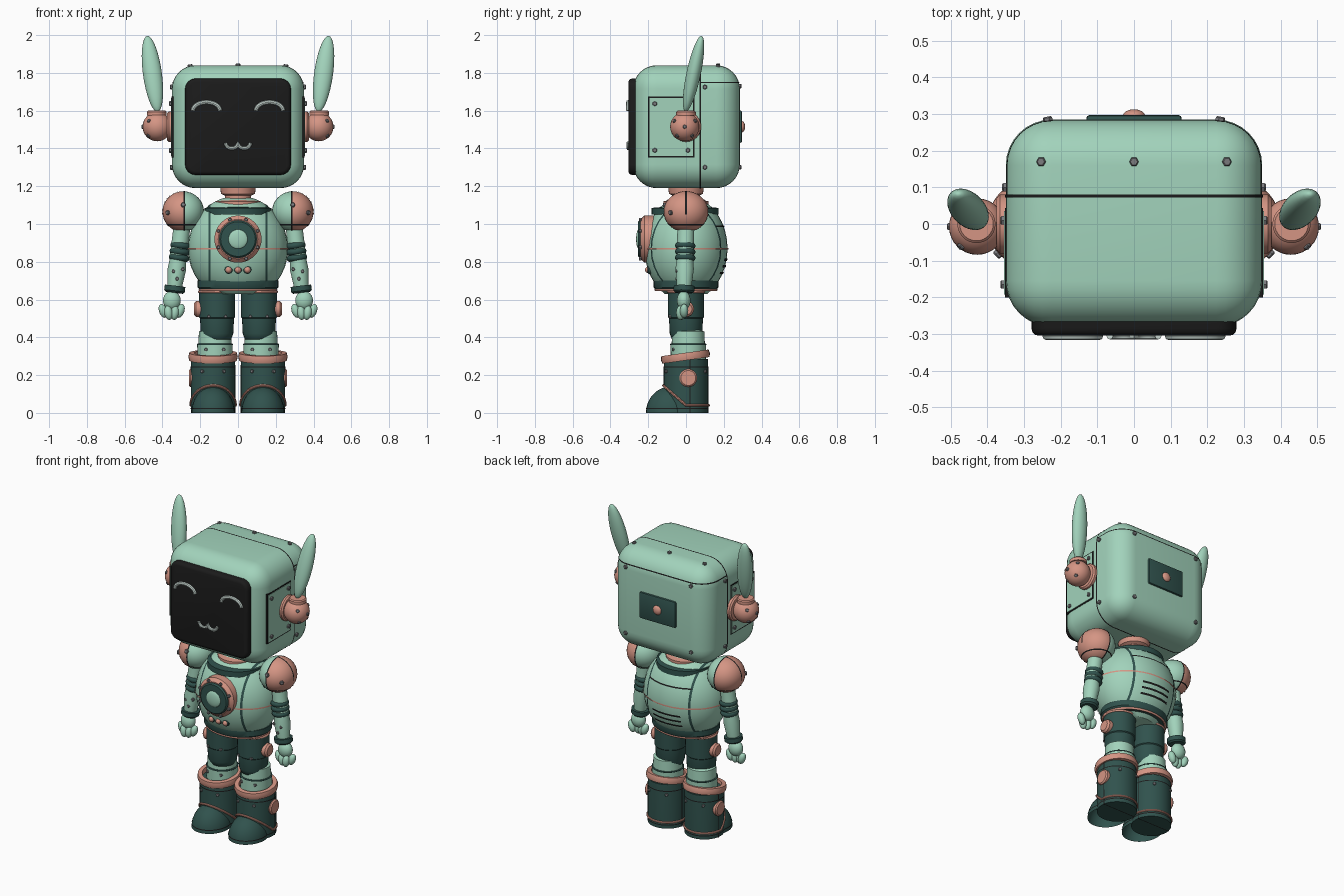
import bpy, bmesh, math
from mathutils import Vector, Matrix

if "Cube" in bpy.data.objects:
    bpy.data.objects.remove(bpy.data.objects["Cube"])


def material(name, rgb):
    m = bpy.data.materials.new(name)
    m.use_nodes = True
    m.diffuse_color = (*rgb, 1)
    m.node_tree.nodes["Principled BSDF"].inputs["Base Color"].default_value = (*rgb, 1)
    return m


MINT = material("mint", (0.36, 0.65, 0.5))
SALMON = material("salmon", (0.66, 0.3, 0.23))
GREEN = material("dark green", (0.03, 0.085, 0.075))
BLACK = material("black", (0.011, 0.011, 0.011))
STEEL = material("steel", (0.2, 0.2, 0.21))
GLOW = material("pale grey", (0.6, 0.7, 0.66))


def finish(name, bm, *mats, angle=0.7):
    me = bpy.data.meshes.new(name)
    bm.to_mesh(me)
    bm.free()
    for m in mats:
        me.materials.append(m)
    me.shade_smooth()
    me.set_sharp_from_angle(angle=angle)
    ob = bpy.data.objects.new(name, me)
    bpy.context.collection.objects.link(ob)
    return ob


def split(bm, axis, at, keep=0):
    """Cut along a plane; keep=1 keeps what is above, -1 what is below."""
    n = Vector([float(a == axis) for a in "xyz"])
    return bmesh.ops.bisect_plane(bm, geom=bm.verts[:] + bm.edges[:] + bm.faces[:], plane_co=n * at,
                                  plane_no=n, clear_inner=keep > 0, clear_outer=keep < 0)


def seam(src, name, mat, lift=0.002, **limits):
    """Thin strip following the surface of a part, inside the given axis ranges."""
    bm = bmesh.new()
    bm.from_mesh(src.data)
    bm.normal_update()
    for v in bm.verts:
        v.co += v.normal * lift
    for axis, (lo, hi) in limits.items():
        split(bm, axis, lo, 1)
        split(bm, axis, hi, -1)
    return finish(name, bm, mat)


def ball(name, loc, radii, mat, lean=None, floor=None):
    bm = bmesh.new()
    bmesh.ops.create_uvsphere(bm, u_segments=32, v_segments=18, radius=1)
    turn = Vector((0, 0, 1)).rotation_difference(Vector(lean or (0, 0, 1))).to_matrix().to_4x4()
    bm.transform(Matrix.Translation(loc) @ turn @ Matrix.Diagonal((*radii, 1)))
    if floor is not None:
        cut = split(bm, "z", floor, 1)["geom_cut"]
        bmesh.ops.holes_fill(bm, edges=[e for e in cut if isinstance(e, bmesh.types.BMEdge)])
    return finish(name, bm, mat)


def lathe(name, loc, profile, mat, axis=(0, 0, 1), sides=32, flat=1, loop=False):
    """Turn a (radius, height) profile around an axis."""
    bm = bmesh.new()
    rings = [[bm.verts.new((r * math.cos(a), r * math.sin(a) * flat, h))
              for a in (math.tau * i / sides for i in range(sides))] for r, h in profile]
    pairs = list(zip(rings, rings[1:])) + ([(rings[-1], rings[0])] if loop else [])
    for low, high in pairs:
        for i in range(sides):
            j = (i + 1) % sides
            bm.faces.new((low[i], low[j], high[j], high[i]))
    if not loop:
        bm.faces.new(rings[0][::-1])
        bm.faces.new(rings[-1])
    bmesh.ops.recalc_face_normals(bm, faces=bm.faces)
    turn = Vector((0, 0, 1)).rotation_difference(Vector(axis)).to_matrix().to_4x4()
    bm.transform(Matrix.Translation(loc) @ turn)
    return finish(name, bm, mat)


def disc(name, loc, r, depth, mat, axis=(0, 0, 1), **kw):
    b = min(r, depth) * 0.25
    return lathe(name, loc, [(r, 0), (r, depth - b), (r - b, depth)], mat, axis, **kw)


def ring(name, loc, big, small, mat, **kw):
    pts = [(big + small * math.cos(a), small * math.sin(a)) for a in (math.tau * i / 10 for i in range(10))]
    return lathe(name, loc, pts, mat, loop=True, **kw)


def bolt(loc, axis, size=0.013):
    disc("bolt", Vector(loc) - Vector(axis).normalized() * 0.004, size, 0.014, STEEL, axis, sides=6)


def box(name, lo, hi, mat, radius=0, only=None, steps=6):
    bm = bmesh.new()
    bmesh.ops.create_cube(bm, size=1)
    lo, hi = Vector(lo), Vector(hi)
    bm.transform(Matrix.Translation((lo + hi) / 2) @ Matrix.Diagonal((*(hi - lo), 1)))
    if radius:
        edges = [e for e in bm.edges if only is None or
                 abs((e.verts[0].co - e.verts[1].co)["xyz".index(only)]) > 1e-4]
        bmesh.ops.bevel(bm, geom=edges, offset=radius, segments=steps, profile=0.5, affect="EDGES")
    if only == "y":
        rim = [e for e in bm.edges if all(abs(v.co.y - lo.y) < 1e-4 for v in e.verts)]
        bmesh.ops.bevel(bm, geom=rim, offset=0.02, segments=3, profile=0.5, affect="EDGES")
    return finish(name, bm, mat)


def tube(name, pts, r, mat, cyclic=False):
    cu = bpy.data.curves.new(name, "CURVE")
    cu.dimensions, cu.bevel_depth, cu.bevel_resolution, cu.use_fill_caps = "3D", r, 2, True
    sp = cu.splines.new("POLY")
    sp.points.add(len(pts) - 1)
    for p, co in zip(sp.points, pts):
        p.co = (*co, 1)
    sp.use_cyclic_u = cyclic
    ob = bpy.data.objects.new(name, cu)
    bpy.context.collection.objects.link(ob)
    dg = bpy.context.evaluated_depsgraph_get()
    bm = bmesh.new()
    bm.from_mesh(bpy.data.meshes.new_from_object(ob.evaluated_get(dg)))
    bpy.data.objects.remove(ob)
    finish(name, bm, mat)


# Head shell, seams and face screen
head = box("head", (-0.35, -0.28, 1.19), (0.35, 0.285, 1.84), MINT, 0.125, steps=8)
seam(head, "head_seam", BLACK, y=(0.072, 0.08))
seam(head, "back_head_seam", BLACK, y=(0.076, 1), z=(1.746, 1.753))
box("face_screen", (-0.28, -0.305, 1.26), (0.28, -0.23, 1.77), BLACK, 0.055, "y")
box("back_plate", (-0.13, 0.27, 1.43), (0.13, 0.297, 1.6), GREEN, 0.008, steps=2)
ball("back_knob", (0, 0.295, 1.515), (0.03, 0.018, 0.03), SALMON)
for x in (-0.253, 0, 0.253):
    bolt((x, 0.17, 1.835 if x else 1.84), (x * 0.5, 0, 1))

# Mouth of two small scoops
arc = [math.pi * i / 12 for i in range(13)]
tube("mouth", [(c - 0.033 * math.cos(a), -0.306, 1.43 - 0.03 * math.sin(a)) for c in (-0.033, 0.033) for a in arc],
     0.009, GLOW)

# Neck and torso
lathe("neck", (0, 0, 0), [(0.12, 1.09), (0.12, 1.12), (0.07, 1.13), (0.07, 1.15), (0.09, 1.16), (0.095, 1.2)], SALMON)
lathe("collar", (0, -0.005, 1.05), [(0.12, 0), (0.178, 0), (0.178, 0.035), (0.12, 0.04)], GREEN, loop=True)
torso = ball("torso", (0, 0, 0.87), (0.265, 0.22, 0.28), MINT, floor=0.63)
seam(torso, "waist_trim", SALMON, 0.005, z=(0.864, 0.873))
for z in (0.735, 0.77, 0.805):
    seam(torso, "back_vent", BLACK, 0.004, z=(z, z + 0.012), x=(-0.1, 0.1), y=(0, 1))
seam(torso, "back_seam", BLACK, 0.003, z=(0.985, 0.993), x=(-0.15, 0.15), y=(0, 1))
lathe("belt", (0, 0, 0.65), [(0.1, 0), (0.2, 0), (0.215, 0.015), (0.215, 0.05), (0.1, 0.055)], GREEN, flat=0.8)
ring("belt_trim", (0, 0, 0.652), 0.2, 0.008, SALMON, flat=0.8)

# Chest dial and buttons
front = (0, -1, 0)
disc("dial_rim", (0, -0.16, 0.92), 0.125, 0.08, SALMON, front)
disc("dial_face", (0, -0.22, 0.92), 0.1, 0.033, GREEN, front)
ball("dial_lamp", (0, -0.25, 0.92), (0.052, 0.014, 0.052), MINT)
for i in range(8):
    a = math.tau * (i + 0.5) / 8
    bolt((0.112 * math.cos(a), -0.24, 0.92 + 0.112 * math.sin(a)), front, 0.01)
for x in (-0.05, 0, 0.05):
    disc("button_bezel", (x, -0.18, 0.757), 0.021, 0.024, GREEN, front)
    ball("button", (x, -0.203, 0.757), (0.016, 0.014, 0.016), SALMON)

for s, side in ((1, "left_"), (-1, "right_")):
    out = (s, 0, 0)

    # Eye, head side hatch and bolts
    tube(side + "eye", [(s * 0.167 - 0.072 * math.cos(a), -0.306, 1.6 + 0.045 * math.sin(a)) for a in arc], 0.011, GLOW)
    for name, grow, x, m in (("hatch_gap", 0.004, 0.352, BLACK), ("hatch", -0.004, 0.355, MINT)):
        a, b = sorted((s * 0.32, s * x))
        box(side + name, (a, -0.196 - grow, 1.355 - grow), (b, 0.04 + grow, 1.67 + grow), m)
    for y, z in ((-0.165, 1.637), (-0.165, 1.39), (0.01, 1.39), (0.01, 1.637), (0.1, 1.725), (0.1, 1.3)):
        bolt((s * (0.355 if y < 0.05 else 0.35), y, z), out)
    for z in (1.73, 1.3):
        bolt((s * 0.235, 0.283, z), (s * 0.2, 1, 0))

    # Ear ball and antenna
    disc(side + "ear_base", (s * 0.34, 0, 1.515), 0.08, 0.035, SALMON, out)
    ball(side + "ear", (s * 0.428, -0.007, 1.515), (0.077, 0.077, 0.077), SALMON)
    for d in ((1, 0, 0), (0.6, -0.7, 0.4), (0.6, 0.7, 0.4), (0.6, -0.5, -0.6), (0.6, 0.5, -0.6)):
        d = Vector((d[0] * s, d[1], d[2])).normalized()
        bolt(Vector((s * 0.426, -0.007, 1.515)) + d * 0.074, d, 0.011)
    disc(side + "antenna_socket", (s * 0.43, 0, 1.575), 0.052, 0.025, SALMON)
    ball(side + "antenna", (s * 0.453, 0.04, 1.795), (0.05, 0.038, 0.207), MINT, (s * 0.055, 0.085, 0.4))

    # Torso side seam
    a, b = sorted((s * 0.145, s * 0.157))
    seam(torso, side + "torso_seam", GREEN, 0.003, x=(a, b))

    # Shoulder, salmon outside and mint inside
    shoulder = ball(side + "shoulder", (s * 0.29, 0, 1.065), (0.11, 0.118, 0.108), MINT, floor=0.967)
    shoulder.data.materials.append(SALMON)
    bm = bmesh.new()
    bm.from_mesh(shoulder.data)
    split(bm, "x", s * 0.285)
    for f in bm.faces:
        f.material_index = int(f.calc_center_median().x * s > 0.285)
    bm.to_mesh(shoulder.data)
    bm.free()
    a, b = sorted((s * 0.281, s * 0.289))
    seam(shoulder, side + "shoulder_seam", BLACK, x=(a, b))
    seam(shoulder, side + "shoulder_rim", BLACK, z=(0.993, 0.999))
    a, b = sorted((s * 0.285, s))
    seam(shoulder, side + "shoulder_split", BLACK, x=(a, b), y=(-0.004, 0.004), z=(1.05, 2))
    bolt((s * 0.29, -0.113, 1.1), (0, -1, 0.3))
    bolt((s * 0.37, -0.08, 1.06), (s * 0.7, -0.7, 0))

    # Arm, elbow rings, cuff and hand
    down = (s * 0.12, -0.03, -1)
    lathe(side + "arm", (s * 0.295, 0, 1), [(0.045, 0), (0.045, 0.2), (0.049, 0.24), (0.037, 0.35)], MINT, down)
    for i in range(3):
        ring(side + "elbow_ring", (s * (0.304 + i * 0.004), -0.004, 0.885 - i * 0.032), 0.038, 0.017, GREEN, axis=down)
    for dx, z in ((-0.03, 0.76), (0.02, 0.75), (0, 0.71)):
        bolt((s * (0.322 + dx), -0.045, z), front, 0.01)
    disc(side + "cuff", (s * 0.333, -0.01, 0.672), 0.055, 0.036, GREEN, down)
    ball(side + "palm", (s * 0.35, -0.012, 0.595), (0.047, 0.036, 0.05), MINT)
    for x, y, z in ((0.396, -0.01, 0.54), (0.368, -0.03, 0.53), (0.335, -0.025, 0.53), (0.306, -0.015, 0.54)):
        ball(side + "finger", (s * x, y, z), (0.022, 0.022, 0.038), MINT, (s * (0.35 - x) * 8, 0, -1))

    # Thigh
    lathe(side + "thigh", (s * 0.111, 0, 0), [(0.05, 0.375), (0.075, 0.39), (0.086, 0.42), (0.09, 0.5), (0.095, 0.505),
                                              (0.096, 0.645), (0.05, 0.65)], GREEN)
    ring(side + "thigh_trim", (s * 0.111, 0, 0.642), 0.094, 0.007, SALMON)
    disc(side + "thigh_knob", (s * 0.19, 0, 0.55), 0.042, 0.042, SALMON, out)
    for x in (0.065, 0.155):
        bolt((s * x, -0.083, 0.51), front, 0.009)

    # Shin
    lathe(side + "shin", (s * 0.122, 0.012, 0), [(0.092, 0.25), (0.094, 0.36), (0.088, 0.365), (0.085, 0.43),
                                                (0.07, 0.438)], MINT)
    ring(side + "shin_ring", (s * 0.122, 0.012, 0.362), 0.091, 0.005, GREEN)
    for x in (0.075, 0.17):
        bolt((s * x, -0.065, 0.335), front, 0.01)

    # Boot with toe, sole line, tilted cuff and trim
    bx = s * 0.132
    boot = lathe(side + "boot", (bx, 0, 0), [(0.118, 0), (0.118, 0.24), (0.116, 0.285)], GREEN)
    toe = ball(side + "toe", (bx, -0.08, 0), (0.114, 0.132, 0.14), GREEN, floor=0)
    for part in (boot, toe):
        seam(part, side + "sole_line", BLACK, z=(0.02, 0.026))
    seam(boot, side + "boot_band", BLACK, z=(0.24, 0.246))
    seam(boot, side + "boot_seam", BLACK, y=(0.018, 0.024))
    lathe(side + "boot_cuff", (bx, -0.003, 0.298), [(0.1, -0.02), (0.126, -0.02), (0.131, 0), (0.126, 0.02), (0.1, 0.02)],
          SALMON, (0, -0.14, 1), loop=True)
    turns = [math.tau * i / 48 for i in range(48)]
    tube(side + "boot_trim", [(bx + 0.119 * math.sin(a), -0.12 * math.cos(a), 0.04 + 0.105 * max(0, math.cos(a)))
                              for a in turns], 0.007, SALMON, True)
    disc(side + "boot_knob", (s * 0.23, 0.012, 0.185), 0.047, 0.03, SALMON, out)
    for a in (-0.5, 0.5, 2.6, 3.7):
        d = Vector((math.sin(a), -math.cos(a), 0))
        bolt(Vector((bx, 0, 0.22)) + d * 0.116, d, 0.01)
